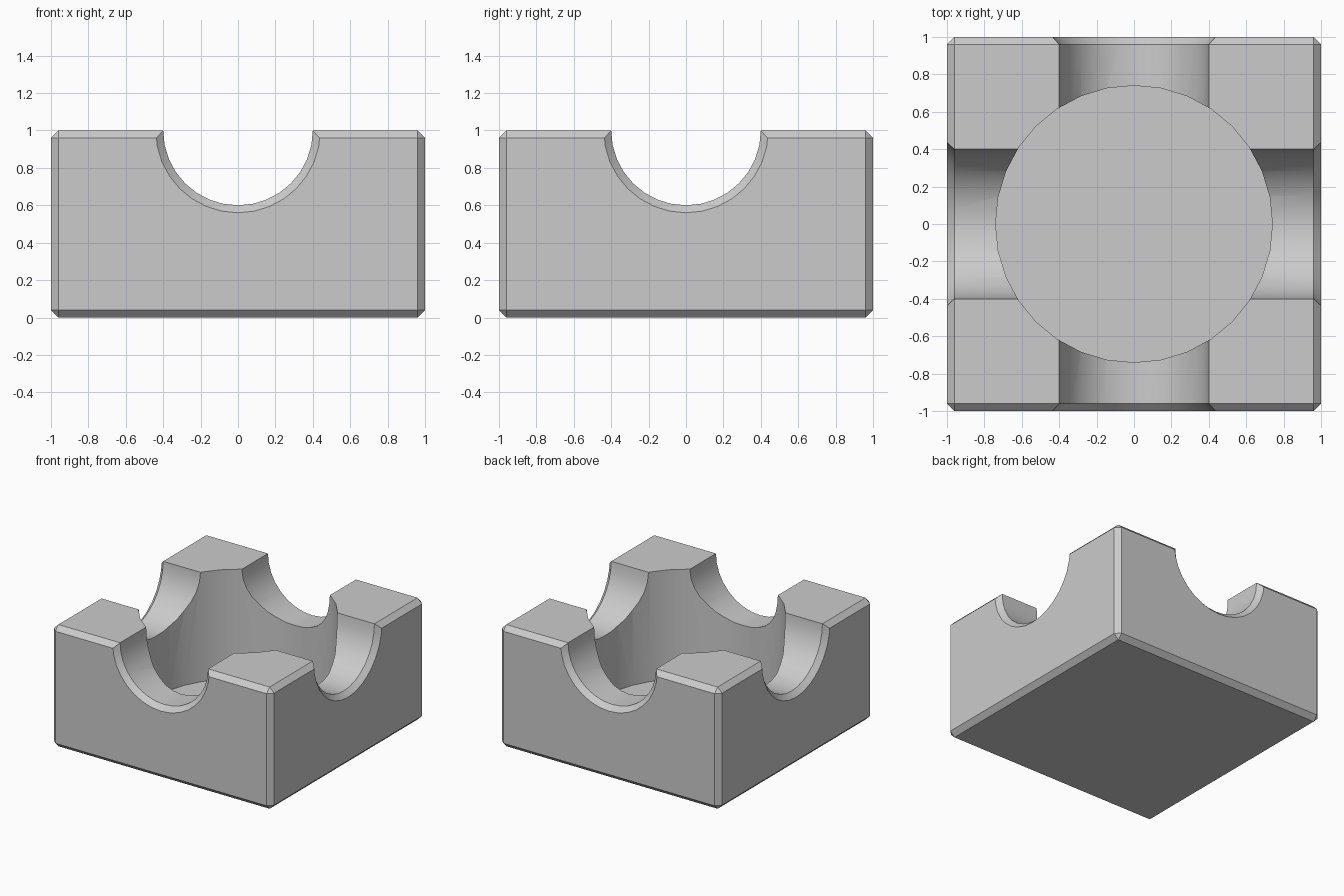
import bpy, bmesh, math
from mathutils import Matrix

default = bpy.data.objects.get("Cube")
if default:
    bpy.data.objects.remove(default, do_unlink=True)

SIDES = 32
CHAMFER = 0.04

grey = bpy.data.materials.new("plain grey")
grey.use_nodes = True
colour = (0.6, 0.6, 0.6, 1)
grey.diffuse_color = colour
grey.node_tree.nodes["Principled BSDF"].inputs["Base Color"].default_value = colour


def make_object(name, bm):
    bmesh.ops.recalc_face_normals(bm, faces=bm.faces)
    mesh = bpy.data.meshes.new(name)
    bm.to_mesh(mesh)
    bm.free()
    mesh.materials.append(grey)
    obj = bpy.data.objects.new(name, mesh)
    bpy.context.collection.objects.link(obj)
    return obj


def lathe(name, stations, transform):
    """Round solid along z from (height, radius) stations."""
    bm = bmesh.new()
    rings = []
    for h, r in stations:
        angles = [2 * math.pi * i / SIDES for i in range(SIDES)]
        rings.append([bm.verts.new((r * math.cos(a), r * math.sin(a), h)) for a in angles])
    for low, high in zip(rings, rings[1:]):
        for i in range(SIDES):
            j = (i + 1) % SIDES
            bm.faces.new((low[i], low[j], high[j], high[i]))
    bm.faces.new(rings[0])
    bm.faces.new(rings[-1])
    bm.transform(transform)
    obj = make_object(name, bm)
    obj.hide_render = True
    return obj


# Chamfered block
bm = bmesh.new()
bmesh.ops.create_cube(bm, size=1)
bm.transform(Matrix.Translation((0, 0, 0.5)) @ Matrix.Diagonal((2, 2, 1, 1)))
bmesh.ops.bevel(bm, geom=bm.edges[:], offset=CHAMFER, segments=1, affect='EDGES')
block = make_object("notched_block", bm)

# Round central pocket, and two crossing channels flared at the outer faces
flared = [(-1.04, 0.48), (-0.96, 0.4), (0.96, 0.4), (1.04, 0.48)]
lift = Matrix.Translation((0, 0, 1))
cutters = [
    lathe("pocket_cutter", [(0.1, 0.74), (1.6, 0.74)], Matrix.Identity(4)),
    lathe("front_back_channel_cutter", flared, lift @ Matrix.Rotation(math.pi / 2, 4, 'X')),
    lathe("side_channel_cutter", flared, lift @ Matrix.Rotation(math.pi / 2, 4, 'Y')),
]

bpy.ops.object.select_all(action='DESELECT')
bpy.context.view_layer.objects.active = block
block.select_set(True)
for cutter in cutters:
    cut = block.modifiers.new(cutter.name, 'BOOLEAN')
    cut.operation = 'DIFFERENCE'
    cut.solver = 'EXACT'
    cut.object = cutter
    bpy.ops.object.modifier_apply(modifier=cut.name)
    bpy.data.objects.remove(cutter, do_unlink=True)

bpy.ops.object.shade_smooth_by_angle(angle=math.radians(30))
